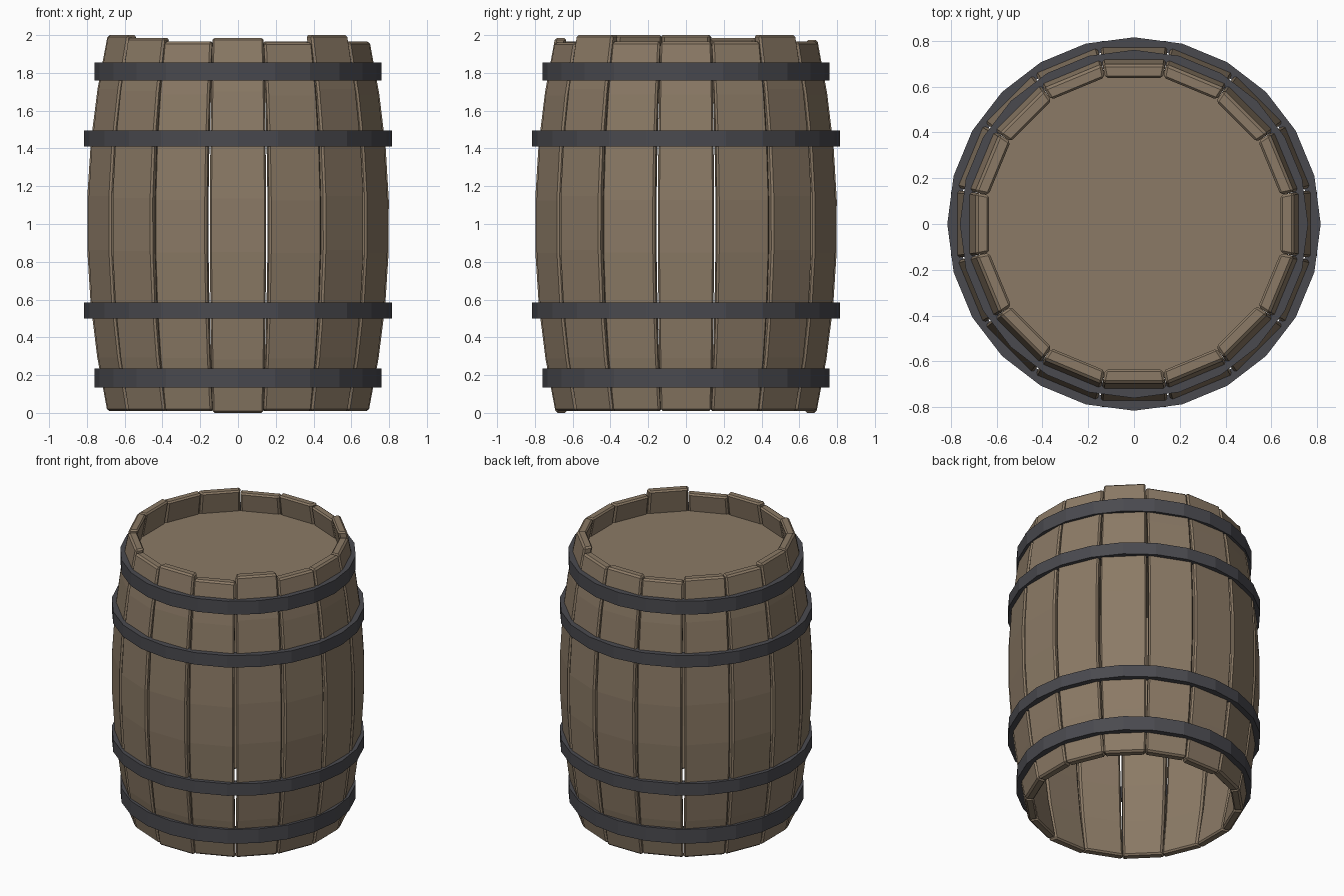
import bpy, bmesh, math
from mathutils import Matrix

cube = bpy.data.objects.get("Cube")
if cube:
    bpy.data.objects.remove(cube, do_unlink=True)


def material(name, color):
    mat = bpy.data.materials.new(name)
    mat.use_nodes = True
    mat.diffuse_color = color
    mat.node_tree.nodes["Principled BSDF"].inputs["Base Color"].default_value = color
    return mat


wood = material("brown wood", (0.26, 0.195, 0.132, 1))
iron = material("dark iron", (0.068, 0.068, 0.078, 1))


def add_object(name, bm, mat):
    bmesh.ops.recalc_face_normals(bm, faces=bm.faces)
    mesh = bpy.data.meshes.new(name)
    bm.to_mesh(mesh)
    bm.free()
    mesh.materials.append(mat)
    obj = bpy.data.objects.new(name, mesh)
    bpy.context.collection.objects.link(obj)
    return obj


def bulge(z):
    return 1 - (z - 1) ** 2


# Staves: bowed tapered planks with uneven top ends
STAVES, LEVELS, THICK = 16, 7, 0.06
TOPS = [1.985, 1.96, 2.0, 1.965, 1.965, 1.965, 2.0, 1.965,
        1.975, 1.965, 1.985, 1.985, 2.0, 2.0, 1.985, 1.965]


def stave(index, top):
    bottom = 0.0 if index % 8 == 0 else 0.01
    bm = bmesh.new()
    rings = []
    for i in range(LEVELS + 1):
        z = bottom + (top - bottom) * i / LEVELS
        outer = 0.69 + 0.11 * bulge(z)
        inner = outer - THICK
        half = 0.137 + 0.014 * bulge(z)
        half_in = half * inner / outer
        rings.append([bm.verts.new(p) for p in (
            (-half, -outer, z), (half, -outer, z),
            (half_in, -inner, z), (-half_in, -inner, z))])
    for low, high in zip(rings, rings[1:]):
        for j in range(4):
            k = (j + 1) % 4
            bm.faces.new((low[j], low[k], high[k], high[j]))
    bm.faces.new(rings[0])
    bm.faces.new(rings[-1])
    turn = Matrix.Rotation(index * math.tau / STAVES, 4, "Z")
    bmesh.ops.transform(bm, matrix=turn, verts=bm.verts)
    obj = add_object(f"stave_{index + 1}", bm, wood)
    bevel = obj.modifiers.new("worn edges", "BEVEL")
    bevel.width = 0.011
    bevel.segments = 1
    bevel.limit_method = "ANGLE"
    bevel.angle_limit = math.radians(40)


for index, top in enumerate(TOPS):
    stave(index, top)


# Hoops: flat-sided iron bands
def hoop(name, radius, z0, z1, sides=24, thick=0.05):
    bm = bmesh.new()
    section = ((radius, z0), (radius, z1), (radius - thick, z1), (radius - thick, z0))
    rings = []
    for i in range(sides):
        a = math.tau * i / sides
        rings.append([bm.verts.new((r * math.cos(a), r * math.sin(a), z)) for r, z in section])
    for i in range(sides):
        here, after = rings[i], rings[(i + 1) % sides]
        for j in range(4):
            k = (j + 1) % 4
            bm.faces.new((here[j], after[j], after[k], here[k]))
    add_object(name, bm, iron)


hoop("bottom_hoop", 0.76, 0.135, 0.235)
hoop("lower_hoop", 0.815, 0.5, 0.585)
hoop("upper_hoop", 0.815, 1.41, 1.495)
hoop("top_hoop", 0.76, 1.76, 1.855)

# Lid sunk below the rim
bm = bmesh.new()
bmesh.ops.create_cone(bm, cap_ends=True, segments=32, radius1=0.68, radius2=0.68,
                      depth=0.04, matrix=Matrix.Translation((0, 0, 1.81)))
add_object("lid", bm, wood)
